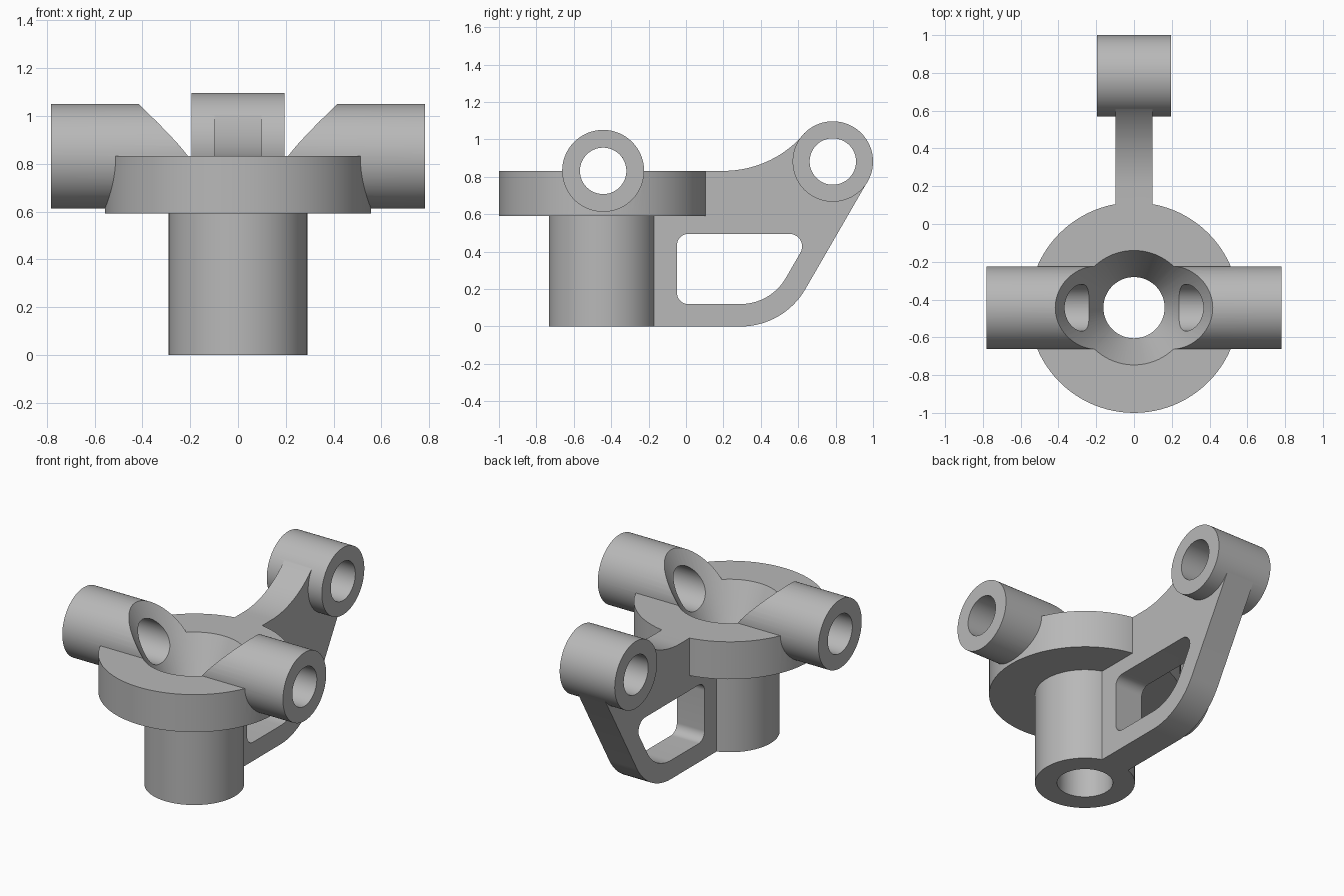
import bpy, bmesh
from math import radians, tan, cos, sin, pi, sqrt
from mathutils import Matrix, Vector

cube = bpy.data.objects.get("Cube")
if cube:
    bpy.data.objects.remove(cube)

grey = bpy.data.materials.new("light grey metal")
grey.use_nodes = True
colour = (0.48, 0.48, 0.48, 1)
grey.diffuse_color = colour
grey.node_tree.nodes["Principled BSDF"].inputs["Base Color"].default_value = colour

HUB_Y = -0.443
ARM_Z = 0.832
BOSS = Vector((0.785, 0.882))
BOSS_R = 0.215
SEGMENTS = 96


def finish(name, bm):
    bmesh.ops.recalc_face_normals(bm, faces=bm.faces)
    mesh = bpy.data.meshes.new(name)
    bm.to_mesh(mesh)
    bm.free()
    mesh.materials.append(grey)
    obj = bpy.data.objects.new(name, mesh)
    bpy.context.collection.objects.link(obj)
    return obj


def lathe(name, profile):
    """Revolve (radius, z) points about the hub axis."""
    bm = bmesh.new()
    verts = [bm.verts.new((r, HUB_Y, z)) for r, z in profile]
    edges = [bm.edges.new(pair) for pair in zip(verts, verts[1:])]
    bmesh.ops.spin(bm, geom=verts + edges, cent=(0, HUB_Y, 0), axis=(0, 0, 1),
                   angle=2 * pi, steps=SEGMENTS)
    bmesh.ops.remove_doubles(bm, verts=bm.verts, dist=0.0001)
    return finish(name, bm)


def cross_cylinder(name, radius, length, y, z):
    """Cylinder lying along x."""
    bm = bmesh.new()
    bmesh.ops.create_cone(bm, cap_ends=True, segments=SEGMENTS, radius1=radius,
                          radius2=radius, depth=length,
                          matrix=Matrix.Translation((0, y, z)) @ Matrix.Rotation(pi / 2, 4, 'Y'))
    return finish(name, bm)


def plate(name, outline, thickness):
    """Extrude a (y, z) outline symmetrically along x."""
    bm = bmesh.new()
    face = bm.faces.new([bm.verts.new((-thickness / 2, y, z)) for y, z in outline])
    moved = bmesh.ops.extrude_face_region(bm, geom=[face])["geom"]
    bmesh.ops.translate(bm, vec=(thickness, 0, 0),
                        verts=[v for v in moved if isinstance(v, bmesh.types.BMVert)])
    return finish(name, bm)


def fillet(corners, steps=16):
    """Round each (y, z, radius) corner of a closed outline."""
    points = []
    for i, (y, z, r) in enumerate(corners):
        p = Vector((y, z))
        if r == 0:
            points.append(p)
            continue
        a = (Vector(corners[i - 1][:2]) - p).normalized()
        b = (Vector(corners[(i + 1) % len(corners)][:2]) - p).normalized()
        half = a.angle(b) / 2
        centre = p + (a + b).normalized() * r / sin(half)
        start = p + a * r / tan(half) - centre
        end = p + b * r / tan(half) - centre
        total = start.angle(end)
        for k in range(steps + 1):
            t = k / steps
            points.append(centre + (start * sin((1 - t) * total) + end * sin(t * total)) / sin(total))
    return points


def combine(target, tool, operation):
    mod = target.modifiers.new(operation, 'BOOLEAN')
    mod.operation = operation
    mod.solver = 'EXACT'
    mod.object = tool
    with bpy.context.temp_override(object=target, active_object=target):
        bpy.ops.object.modifier_apply(modifier=mod.name)
    bpy.data.objects.remove(tool)


# Hub: stem with a wide flange on top
body = lathe("bracket_body", [(0, 0), (0.29, 0), (0.29, 0.592),
                              (0.557, 0.592), (0.557, ARM_Z), (0, ARM_Z)])

# Rear web: straight base, sloping back edge, concave top edge
slope = sqrt(3)
tangent = BOSS + (BOSS_R - 0.001) * Vector((cos(pi / 6), -sin(pi / 6)))
foot_y = tangent.x - tangent.y / slope
sweep_r = 0.57
sweep = [(0.2 + sweep_r * sin(a), ARM_Z + sweep_r * (1 - cos(a)))
         for a in (radians(48) * k / 20 for k in range(20, -1, -1))]
outline = fillet([(-0.22, 0, 0), (foot_y, 0, 0.4), (*tangent, 0), (*BOSS, 0)]
                 + [(y, z, 0) for y, z in sweep] + [(-0.22, ARM_Z, 0)])
combine(body, plate("web", outline, 0.196), 'UNION')

# Cross arms and rear pivot boss
combine(body, cross_cylinder("cross_arms", 0.219, 1.564, HUB_Y, ARM_Z), 'UNION')
combine(body, cross_cylinder("rear_boss", BOSS_R, 0.39, *BOSS), 'UNION')

# Window through the web, parallel to its edges
low, high, wall = 0.12, 0.495, 0.139
window = fillet([(-0.048, low, 0.06), (foot_y - wall + low / slope, low, 0.28),
                 (foot_y - wall + high / slope, high, 0.067), (-0.048, high, 0.06)])
combine(body, plate("window_cutter", window, 0.5), 'DIFFERENCE')

# Funnel and stem bore, arm bore, boss bore
flare = tan(radians(27.5))
bore, mouth = 0.162, 0.303
combine(body, lathe("funnel_cutter", [(0, -0.1), (bore, -0.1),
                                      (bore, ARM_Z - (mouth - bore) / flare),
                                      (mouth + 0.4 * flare, ARM_Z + 0.4),
                                      (0, ARM_Z + 0.4)]), 'DIFFERENCE')
combine(body, cross_cylinder("arm_bore", 0.124, 2, HUB_Y, ARM_Z), 'DIFFERENCE')
combine(body, cross_cylinder("boss_bore", 0.124, 1, *BOSS), 'DIFFERENCE')

# Smooth curved walls, keep machined edges crisp
bpy.ops.object.select_all(action='DESELECT')
body.select_set(True)
bpy.context.view_layer.objects.active = body
bpy.ops.object.shade_smooth_by_angle(angle=radians(25))
